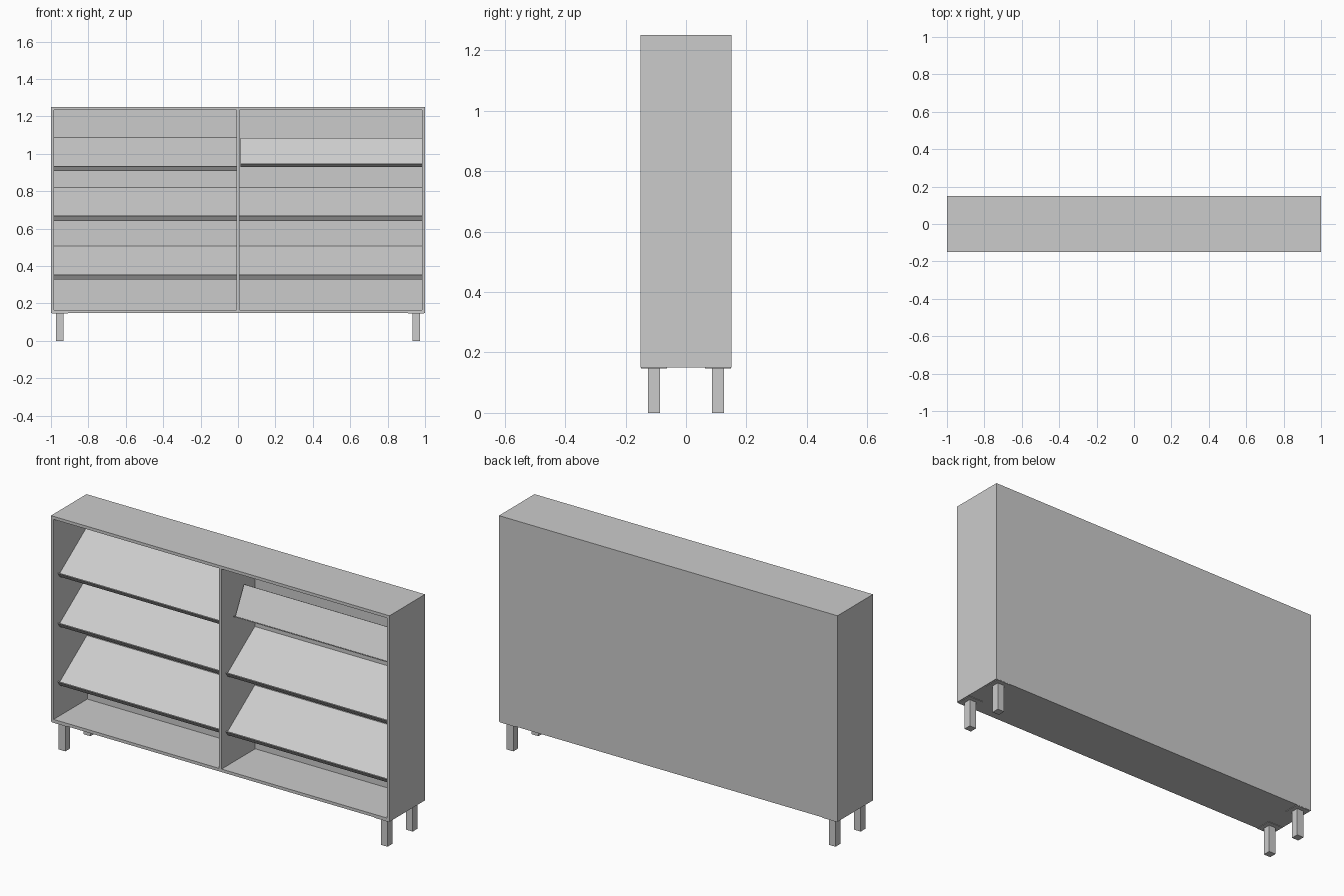
import bpy, bmesh
from math import sin, cos, radians

if "Cube" in bpy.data.objects:
    bpy.data.objects.remove(bpy.data.objects["Cube"])

T = 0.016          # board thickness
Z0, Z1 = 0.15, 1.25


def add_mesh(name, bm):
    bmesh.ops.recalc_face_normals(bm, faces=bm.faces)
    me = bpy.data.meshes.new(name)
    bm.to_mesh(me)
    bm.free()
    ob = bpy.data.objects.new(name, me)
    bpy.context.collection.objects.link(ob)
    return ob


def box(name, x, y, z):
    """Box from (min, max) ranges."""
    bm = bmesh.new()
    bmesh.ops.create_cube(bm, size=1)
    for v in bm.verts:
        v.co = [r[0] if c < 0 else r[1] for c, r in zip(v.co, (x, y, z))]
    return add_mesh(name, bm)


def shelf(name, x0, x1, y, z, angle, length, thick=0.016, lip=0.031, lip_w=0.005):
    """Tilted board with a front lip: L profile extruded along x."""
    c, s = cos(radians(angle)), sin(radians(angle))
    profile = [(0, 0), (length, 0), (length, thick),
               (lip_w, thick), (lip_w, lip), (0, lip)]
    bm = bmesh.new()
    face = bm.faces.new([bm.verts.new((x0, y + a * c - b * s, z + a * s + b * c))
                         for a, b in profile])
    ext = bmesh.ops.extrude_face_region(bm, geom=[face])
    moved = [g for g in ext["geom"] if isinstance(g, bmesh.types.BMVert)]
    bmesh.ops.translate(bm, verts=moved, vec=(x1 - x0, 0, 0))
    return add_mesh(name, bm)


# Carcass
D = (-0.15, 0.15)
box("top_panel", (-1, 1), D, (Z1 - T, Z1))
box("bottom_panel", (-1, 1), D, (Z0, Z0 + T))
box("left_side", (-1, -1 + T), D, (Z0 + T, Z1 - T))
box("right_side", (1 - T, 1), D, (Z0 + T, Z1 - T))
box("back_panel", (-1 + T, 1 - T), (0.134, 0.15), (Z0 + T, Z1 - T))
box("centre_divider", (-T / 2, T / 2), (-0.15, 0.134), (Z0 + T, Z1 - T))

# Tilted display shelves
for i, z in enumerate((0.908, 0.641, 0.328)):
    shelf(f"left_shelf_{i + 1}", -1 + T, -T / 2, -0.098, z, 35, 0.29)
    if i:
        shelf(f"right_shelf_{i + 1}", T / 2, 1 - T, -0.098, z, 35, 0.29)

# Steeper short shelf at the top right
shelf("right_shelf_1", 0.014, 1 - T, -0.03, 0.931, 63, 0.165)

# Legs with mounting plates
for sx, side in ((-1, "left"), (1, "right")):
    for sy, end in ((-1, "front"), (1, "back")):
        cx, cy = sx * 0.952, sy * 0.106
        box(f"{end}_{side}_leg", (cx - 0.02, cx + 0.02), (cy - 0.02, cy + 0.02), (0, 0.147))
        box(f"{end}_{side}_leg_plate", (cx - 0.043, cx + 0.043),
            (cy - 0.043, cy + 0.043), (0.147, Z0))
